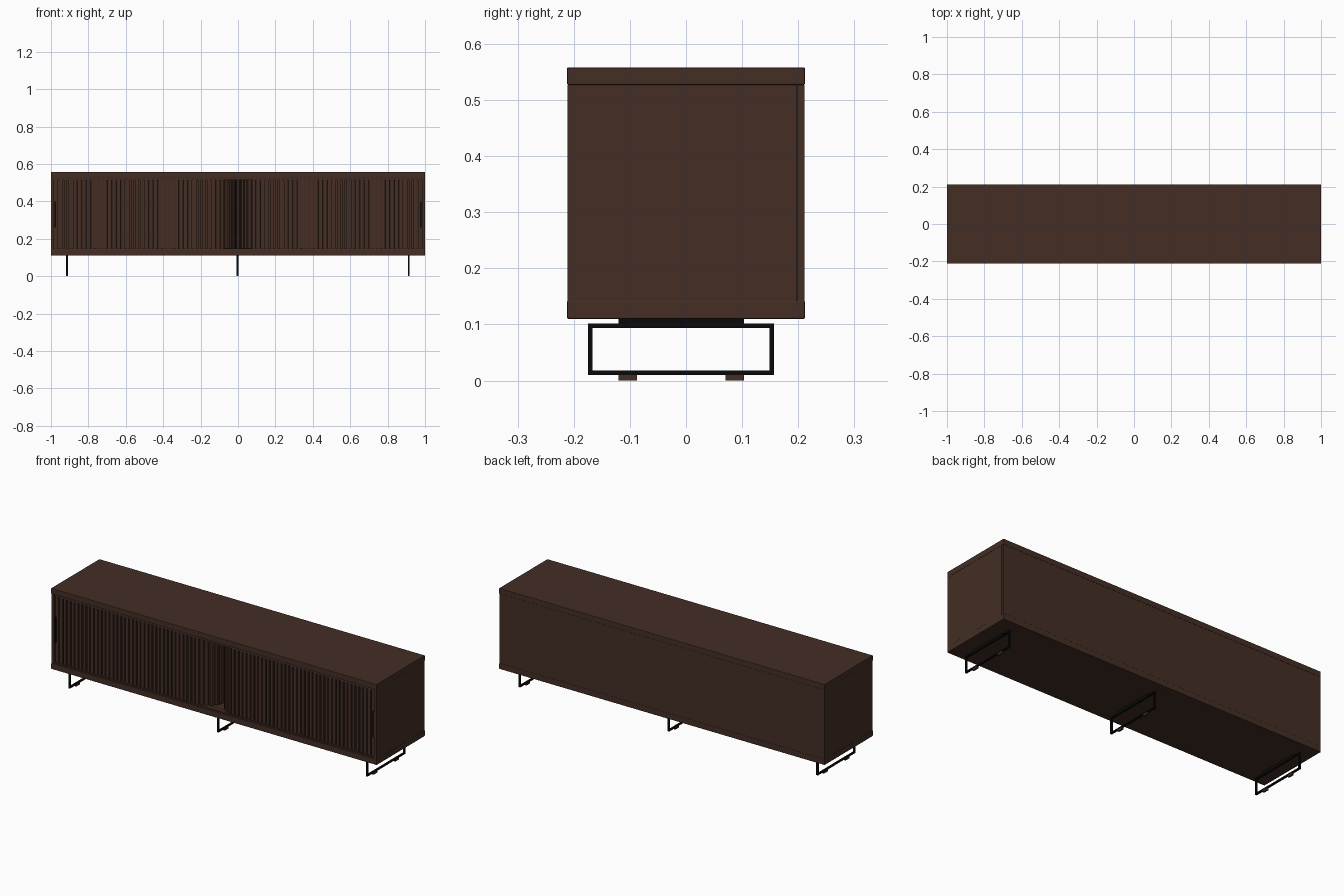
import bpy, bmesh
from math import sin, cos, pi
from mathutils import Matrix, Vector

cube = bpy.data.objects.get("Cube")
if cube:
    bpy.data.objects.remove(cube, do_unlink=True)


def material(name, colour):
    m = bpy.data.materials.new(name)
    m.use_nodes = True
    rgba = (*colour, 1)
    m.diffuse_color = rgba
    bsdf = m.node_tree.nodes["Principled BSDF"]
    bsdf.inputs["Base Color"].default_value = rgba
    bsdf.inputs["Roughness"].default_value = 0.6
    return m


WALNUT = material("dark walnut", (0.056, 0.027, 0.018))
BLACK = material("black metal", (0.003, 0.003, 0.003))


def finish(name, bm, mat, bevel=0.0):
    bmesh.ops.recalc_face_normals(bm, faces=bm.faces)
    mesh = bpy.data.meshes.new(name)
    bm.to_mesh(mesh)
    bm.free()
    mesh.materials.append(mat)
    obj = bpy.data.objects.new(name, mesh)
    bpy.context.collection.objects.link(obj)
    if bevel:
        mod = obj.modifiers.new("soft edges", "BEVEL")
        mod.width = bevel
        mod.segments = 2
    return obj


def add_box(bm, xs, ys, zs, frame=Matrix()):
    centre = Vector([sum(r) / 2 for r in (xs, ys, zs)])
    size = [r[1] - r[0] for r in (xs, ys, zs)]
    bmesh.ops.create_cube(bm, size=1, matrix=frame @ Matrix.Translation(centre) @ Matrix.Diagonal((*size, 1)))


def box(name, xs, ys, zs, mat=WALNUT, bevel=0.0):
    bm = bmesh.new()
    add_box(bm, xs, ys, zs)
    return finish(name, bm, mat, bevel)


# Cabinet carcass
LOW, HIGH, DEEP = 0.142, 0.527, 0.212
box("top_panel", (-1, 1), (-DEEP, DEEP), (HIGH, 0.558), bevel=0.002)
box("bottom_panel", (-1, 1), (-DEEP, DEEP), (0.11, LOW), bevel=0.002)
box("back_panel", (-0.998, 0.998), (0.198, 0.211), (LOW, HIGH))
box("centre_divider", (-0.008, 0.008), (-0.09, 0.198), (LOW, HIGH))
for side, s in (("left", 1), ("right", -1)):
    xs = sorted((s * 0.983, s * 0.999))
    box(side + "_side_panel", xs, (-0.211, 0.197), (LOW, HIGH))
box("upper_track", (-0.983, 0.983), (-0.206, -0.18), (0.515, HIGH))
box("lower_track", (-0.983, 0.983), (-0.206, -0.18), (LOW, 0.149))

# Slatted doors: straight run, then a quarter turn into the cabinet
FRONT, RADIUS, OUTER, TURN = -0.196, 0.1, 0.982, 0.112
STRAIGHT = OUTER - TURN
LENGTH = STRAIGHT + RADIUS * pi / 2
COUNT = 43
PITCH = LENGTH / COUNT


def door_point(d):
    """Position and turning angle at distance d from the outer end."""
    if d <= STRAIGHT:
        return Vector((OUTER - d, FRONT, 0)), 0.0
    a = (d - STRAIGHT) / RADIUS
    return Vector((TURN - RADIUS * sin(a), FRONT + RADIUS * (1 - cos(a)), 0)), a


for side, s in (("left", 1), ("right", -1)):
    mirror = Matrix.Diagonal((s, 1, 1, 1))
    slats, backing = bmesh.new(), bmesh.new()
    for i in range(COUNT):
        p, a = door_point((i + 0.5) * PITCH)
        frame = mirror @ Matrix.Translation(p) @ Matrix.Rotation(-a, 4, "Z")
        half = PITCH * 0.37
        add_box(slats, (-half, half), (-0.007, 0.003), (0.148, 0.517), frame)
        add_box(backing, (-PITCH * 0.52, PITCH * 0.52), (0.002, 0.008), (0.145, 0.52), frame)
    finish(side + "_door_slats", slats, WALNUT, 0.002)
    finish(side + "_door_backing", backing, WALNUT)
    xs = sorted((s * 0.974, s * 0.982))
    box(side + "_door_pull", xs, (-0.209, -0.2), (0.26, 0.4), BLACK)

# Three metal runner legs with mounting plates and foot pads
Y0, Y1, Z0, Z1, BAR = -0.175, 0.157, 0.01, 0.102, 0.008
for place, x in (("right", -0.915), ("centre", -0.002), ("left", 0.913)):
    xs = (x - 0.005, x + 0.005)
    bm = bmesh.new()
    for zs in ((Z0, Z0 + BAR), (Z1 - BAR, Z1)):
        add_box(bm, xs, (Y0, Y1), zs)
    for ys in ((Y0, Y0 + BAR), (Y1 - BAR, Y1)):
        add_box(bm, xs, ys, (Z0 + BAR, Z1 - BAR))
    add_box(bm, xs, (-0.12, 0.103), (Z1, 0.111))
    finish(place + "_leg_frame", bm, BLACK)
    bm = bmesh.new()
    for ys in ((-0.12, -0.087), (0.07, 0.103)):
        add_box(bm, xs, ys, (0, Z0))
    finish(place + "_leg_pads", bm, WALNUT)
